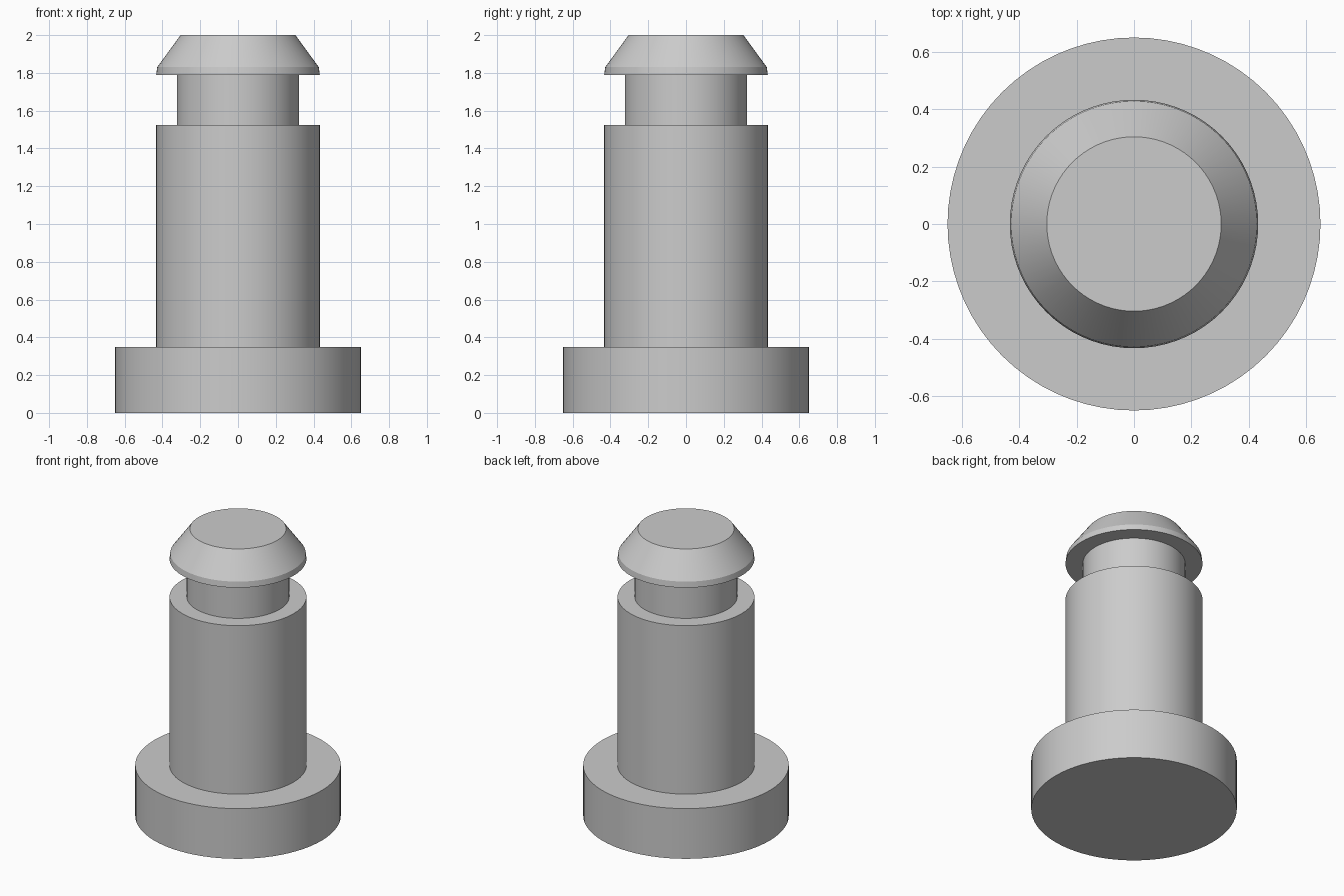
import bpy
import bmesh
from math import radians, tau
from mathutils import Vector, Matrix

cube = bpy.data.objects.get("Cube")
if cube:
    bpy.data.objects.remove(cube, do_unlink=True)

# Single plain grey metal
grey = bpy.data.materials.new("grey_metal")
grey.use_nodes = True
colour = (0.6, 0.6, 0.6, 1)
grey.diffuse_color = colour
grey.node_tree.nodes["Principled BSDF"].inputs["Base Color"].default_value = colour

SIDES = 72


def turned_part(name, profile):
    """Revolve (radius, height) points, bottom to top, and cap both ends."""
    bm = bmesh.new()
    rings = []
    for radius, z in profile:
        ring = [bm.verts.new(Matrix.Rotation(tau * i / SIDES, 3, "Z") @ Vector((radius, 0, z)))
                for i in range(SIDES)]
        rings.append(ring)
    for low, high in zip(rings, rings[1:]):
        for i in range(SIDES):
            j = (i + 1) % SIDES
            bm.faces.new((low[i], low[j], high[j], high[i]))
    bm.faces.new(rings[0][::-1])
    bm.faces.new(rings[-1])
    mesh = bpy.data.meshes.new(name)
    bm.to_mesh(mesh)
    bm.free()
    mesh.materials.append(grey)
    obj = bpy.data.objects.new(name, mesh)
    bpy.context.collection.objects.link(obj)
    bpy.ops.object.select_all(action="DESELECT")
    obj.select_set(True)
    bpy.context.view_layer.objects.active = obj
    bpy.ops.object.shade_smooth_by_angle(angle=radians(25))
    return obj


# Stepped pin turned in one piece: flange, shaft, retaining groove, tapered head
turned_part("grooved_pin", [
    (0.65, 0), (0.65, 0.35),
    (0.433, 0.35), (0.433, 1.525),
    (0.324, 1.525), (0.324, 1.79),
    (0.433, 1.79), (0.428, 1.83),
    (0.304, 2.0),
])
